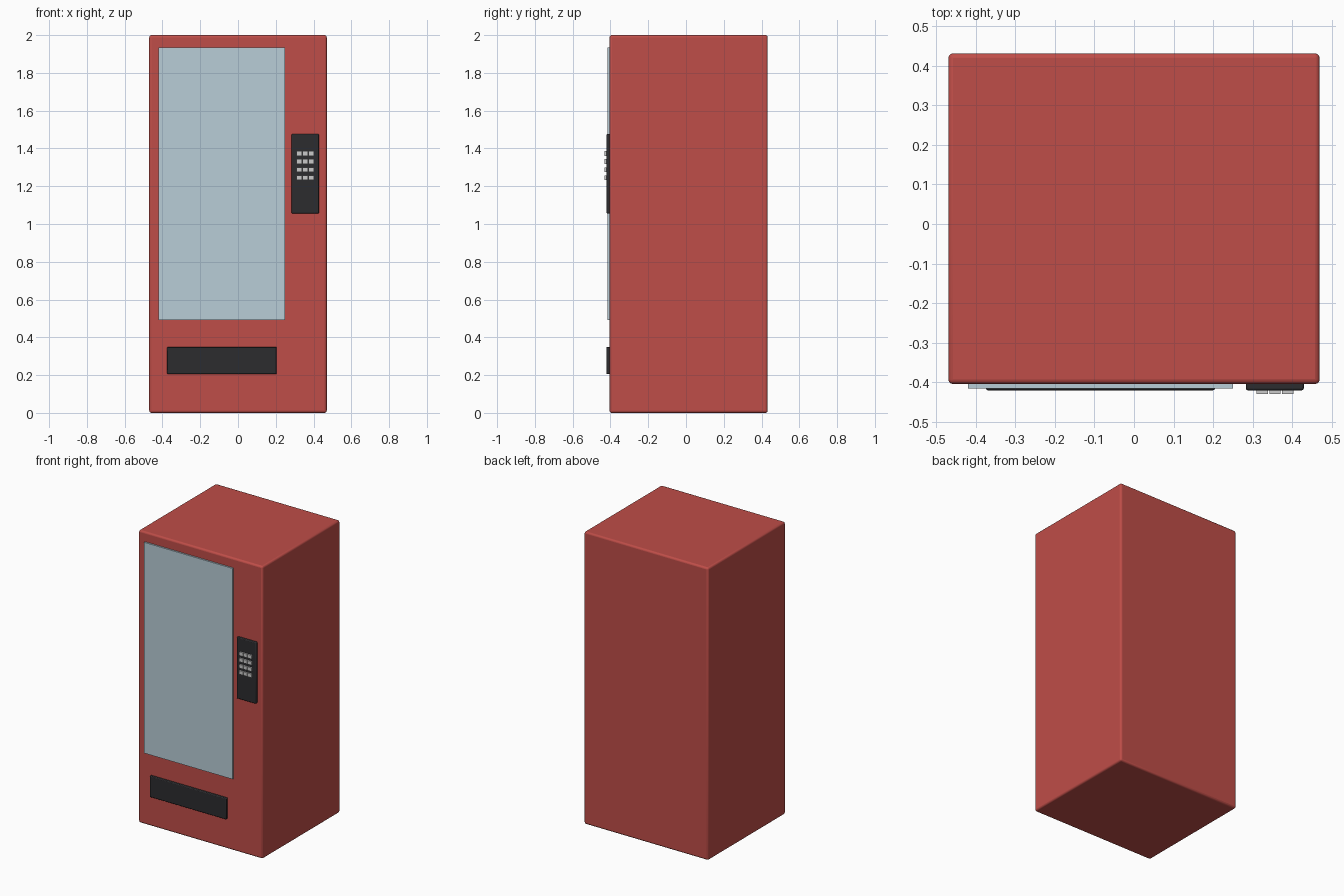
import bpy, bmesh
from mathutils import Vector

if "Cube" in bpy.data.objects:
    bpy.data.objects.remove(bpy.data.objects["Cube"])


def material(name, rgb):
    m = bpy.data.materials.new(name)
    m.diffuse_color = (*rgb, 1)
    m.use_nodes = True
    m.node_tree.nodes["Principled BSDF"].inputs["Base Color"].default_value = m.diffuse_color
    return m


RED = material("red_paint", (0.52, 0.075, 0.065))
GLASS = material("pale_glass", (0.48, 0.61, 0.68))
BLACK = material("black_plastic", (0.025, 0.025, 0.028))
STEEL = material("button_grey", (0.55, 0.55, 0.53))


def box(name, lo, hi, mat, bevel=0.0, segments=2):
    """Box between two corners with optional rounded edges."""
    lo, hi = Vector(lo), Vector(hi)
    mesh = bpy.data.meshes.new(name)
    bm = bmesh.new()
    bmesh.ops.create_cube(bm, size=1)
    bmesh.ops.scale(bm, vec=hi - lo, verts=bm.verts)
    bm.to_mesh(mesh)
    bm.free()
    ob = bpy.data.objects.new(name, mesh)
    bpy.context.collection.objects.link(ob)
    ob.location = (lo + hi) / 2
    mesh.materials.append(mat)
    if bevel:
        mod = ob.modifiers.new("bevel", "BEVEL")
        mod.width, mod.segments = bevel, segments
        bpy.context.view_layer.objects.active = ob
        ob.select_set(True)
        bpy.ops.object.shade_smooth_by_angle()
        ob.select_set(False)
    return ob


# Cabinet
FRONT = -0.405
box("cabinet", (-0.47, FRONT, 0), (0.47, 0.432, 2), RED, 0.012, 3)

# Display window
box("window", (-0.42, -0.416, 0.492), (0.25, FRONT + 0.004, 1.934), GLASS)

# Delivery flap
box("delivery_flap", (-0.375, -0.421, 0.205), (0.205, FRONT + 0.01, 0.35), BLACK, 0.005)

# Control panel
box("control_panel", (0.283, -0.421, 1.056), (0.43, FRONT + 0.01, 1.476), BLACK, 0.005)

# Keypad: 3 columns by 4 rows
for row in range(4):
    for col in range(3):
        x, z = 0.357 + (col - 1) * 0.032, 1.373 - row * 0.0427
        box(f"button_{row}_{col}", (x - 0.0145, -0.431, z - 0.0125),
            (x + 0.0145, -0.417, z + 0.0125), STEEL)
